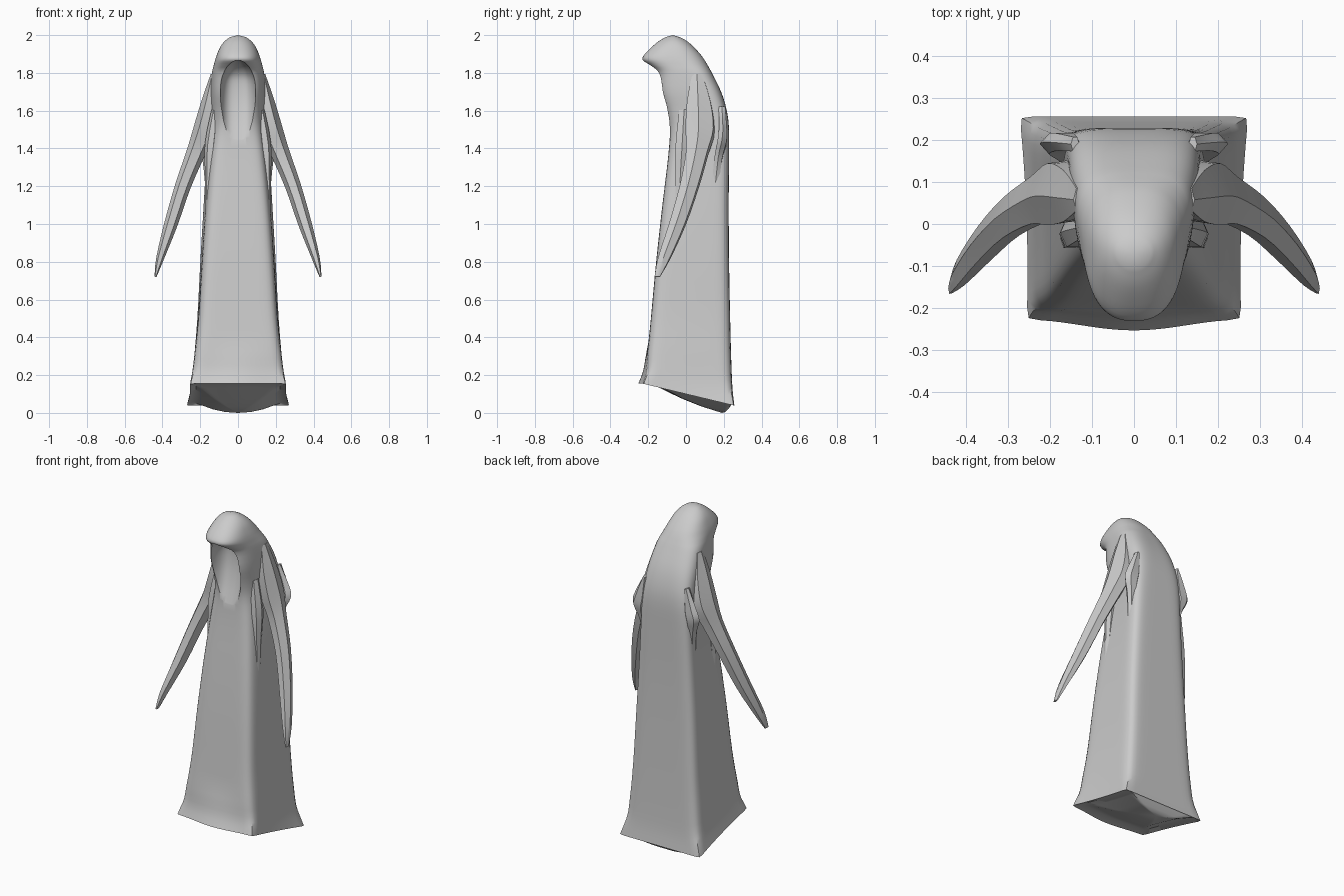
import bpy, bmesh, math

if "Cube" in bpy.data.objects:
    bpy.data.objects.remove(bpy.data.objects["Cube"])

cloth = bpy.data.materials.new("grey cloth")
cloth.diffuse_color = (0.6, 0.6, 0.6, 1)
cloth.use_nodes = True
cloth.node_tree.nodes["Principled BSDF"].inputs["Base Color"].default_value = cloth.diffuse_color


def smooth_rows(rows, steps):
    """Catmull-Rom interpolation between rows of numbers."""
    out = []
    for i in range(len(rows) - 1):
        p0, p1 = rows[max(i - 1, 0)], rows[i]
        p2, p3 = rows[i + 1], rows[min(i + 2, len(rows) - 1)]
        for s in range(steps):
            t = s / steps
            out.append([b + .5 * t * (c - a + t * (2 * a - 5 * b + 4 * c - d + t * (3 * (b - c) + d - a)))
                        for a, b, c, d in zip(p0, p1, p2, p3)])
    return out + [list(rows[-1])]


def loft(bm, rings):
    """Bridge equal-sized vertex rings in order."""
    for a, b in zip(rings, rings[1:]):
        n = len(a)
        for i in range(n):
            j = (i + 1) % n
            bm.faces.new((a[i], a[j], b[j], b[i]))


def fan(bm, ring, tip):
    for i in range(len(ring)):
        bm.faces.new((ring[i], ring[(i + 1) % len(ring)], tip))


def make(bm, name):
    bmesh.ops.recalc_face_normals(bm, faces=bm.faces)
    me = bpy.data.meshes.new(name)
    bm.to_mesh(me)
    bm.free()
    ob = bpy.data.objects.new(name, me)
    bpy.context.collection.objects.link(ob)
    me.materials.append(cloth)
    return ob


def select(ob):
    bpy.ops.object.select_all(action='DESELECT')
    ob.select_set(True)
    bpy.context.view_layer.objects.active = ob


def smooth(ob, angle):
    select(ob)
    bpy.ops.object.shade_smooth_by_angle(angle=math.radians(angle))


def unit(i, seg, n):
    """Point on a superellipse of squareness n."""
    t = 2 * math.pi * i / seg
    c, s = math.cos(t), math.sin(t)
    r = (abs(c) ** n + abs(s) ** n) ** (-1 / n)
    return c * r, s * r


SEG = 96


def robe_ring(z, tilt, wf, wb, yf, yb, n):
    pts = []
    flare = max(0, 1 - (z - .1) / .25)       # hem waviness
    for i in range(SEG):
        u, v = unit(i, SEG, n)
        x = u * (wf + (wb - wf) * (v + 1) / 2)
        y = (yf + yb) / 2 + v * (yb - yf) / 2
        zz = z + tilt * y
        x *= 1 - .03 * flare * (1 - v * v)
        if v < 0:
            y -= .025 * flare * -v * math.cos(math.pi / 2 * min(1, abs(u))) ** 2
        pts.append((x, y, zz))
    return pts


# robe and hood: z, tilt, front/back half width, front/back y, squareness
levels = [
    (0.10, -.24, .255, .272, -.228, .256, 40),
    (0.18, -.20, .245, .25, -.21, .246, 14),
    (0.30, -.14, .23, .235, -.203, .24, 10),
    (0.50, -.05, .208, .218, -.185, .234, 9),
    (0.80, 0, .188, .203, -.158, .228, 8),
    (1.10, 0, .165, .187, -.125, .226, 7),
    (1.35, 0, .14, .176, -.095, .228, 6),
    (1.50, 0, .122, .173, -.086, .228, 5),
    (1.60, 0, .119, .17, -.107, .216, 4.2),
    (1.70, 0, .122, .165, -.142, .186, 3.6),
    (1.80, 0, .119, .15, -.155, .137, 3.1),
    (1.84, 0, .112, .14, -.195, .115, 2.8),
    (1.87, 0, .105, .132, -.230, .097, 2.6),
    (1.90, 0, .099, .12, -.218, .075, 2.5),
    (1.94, 0, .083, .101, -.178, .038, 2.3),
    (1.97, 0, .063, .074, -.141, .003, 2.1),
    (1.99, 0, .037, .044, -.106, -.034, 2),
]
bm = bmesh.new()
rings = [[bm.verts.new(p) for p in robe_ring(*l)] for l in smooth_rows(levels, 3)]
loft(bm, rings)
fan(bm, rings[-1], bm.verts.new((0, -.07, 2.0)))

# underside: hollow just inside the hem, bulging near the back
cy = .19
under = [rings[0]]
for k, drop in ((.88, -.012), (.75, .0), (.5, .028), (.25, .046)):
    ring = []
    for v in rings[0]:
        y = cy + (v.co.y - cy) * k
        ring.append(bm.verts.new((v.co.x * k, y, .10 - .24 * y - drop)))
    under.append(ring)
loft(bm, under)
fan(bm, under[-1], bm.verts.new((0, cy, 0)))
robe = make(bm, "hooded_robe")

# hood opening cutter: z, half width, depth y
opening = [
    (1.30, .108, -.13), (1.45, .108, -.085), (1.55, .109, -.055), (1.65, .11, -.035),
    (1.74, .104, -.03), (1.79, .090, -.04), (1.83, .066, -.075), (1.855, .038, -.125), (1.866, .012, -.17),
]
bm = bmesh.new()
rings = []
for z, w, d in smooth_rows(opening, 3):
    ring = []
    for i in range(48):
        u, v = unit(i, 48, 3.5)
        ring.append(bm.verts.new((u * w, -.4 + v * (d + .4), z)))
    rings.append(ring)
loft(bm, rings)
bm.faces.new(rings[0])
bm.faces.new(rings[-1])
cutter = make(bm, "hood_opening_cutter")
cutter.hide_render = True
mod = robe.modifiers.new("opening", 'BOOLEAN')
mod.object, mod.operation, mod.solver = cutter, 'DIFFERENCE', 'EXACT'
select(robe)
bpy.ops.object.modifier_apply(modifier=mod.name)
bpy.data.objects.remove(cutter)
smooth(robe, 40)


def tube(bm, stations, lean):
    """Cloth tube from rows of x, y, z, thickness, half width in y."""
    rings = []
    for x, y, z, a, b in smooth_rows(stations, 3):
        ring = []
        for i in range(12):
            t = 2 * math.pi * i / 12
            f = 1 if i % 2 == 0 else .86     # slight cloth folds
            u, v = a * f * math.cos(t), b * f * math.sin(t)
            ring.append(bm.verts.new((x + u, y + v - lean * u, z + .3 * u)))
        rings.append(ring)
    loft(bm, rings)
    bm.faces.new(rings[0])
    bm.faces.new(rings[-1])


# hanging sleeves
bm = bmesh.new()
tube(bm, [
    (.130, .06, 1.79, .014, .03),
    (.145, .07, 1.65, .045, .07),
    (.178, .075, 1.50, .056, .085),
    (.222, .060, 1.38, .048, .065),
    (.292, .018, 1.20, .040, .055),
    (.355, -.045, 1.00, .034, .048),
    (.412, -.115, .82, .020, .036),
    (.437, -.152, .72, .005, .016),
], .15)
# cloth gathered behind each armpit
tube(bm, [
    (.14, .19, 1.62, .01, .02),
    (.165, .195, 1.50, .04, .024),
    (.18, .19, 1.43, .044, .028),
    (.165, .17, 1.34, .024, .024),
    (.16, .15, 1.15, .01, .02),
], 0)
# gathered fold in front of each armpit
tube(bm, [
    (.12, -.01, 1.60, .02, .03),
    (.145, -.02, 1.42, .03, .04),
    (.155, -.03, 1.25, .02, .03),
    (.165, -.04, 1.0, .01, .02),
], 0)
sleeves = make(bm, "sleeves")
smooth(sleeves, 35)
sleeves.modifiers.new("mirror", 'MIRROR')
